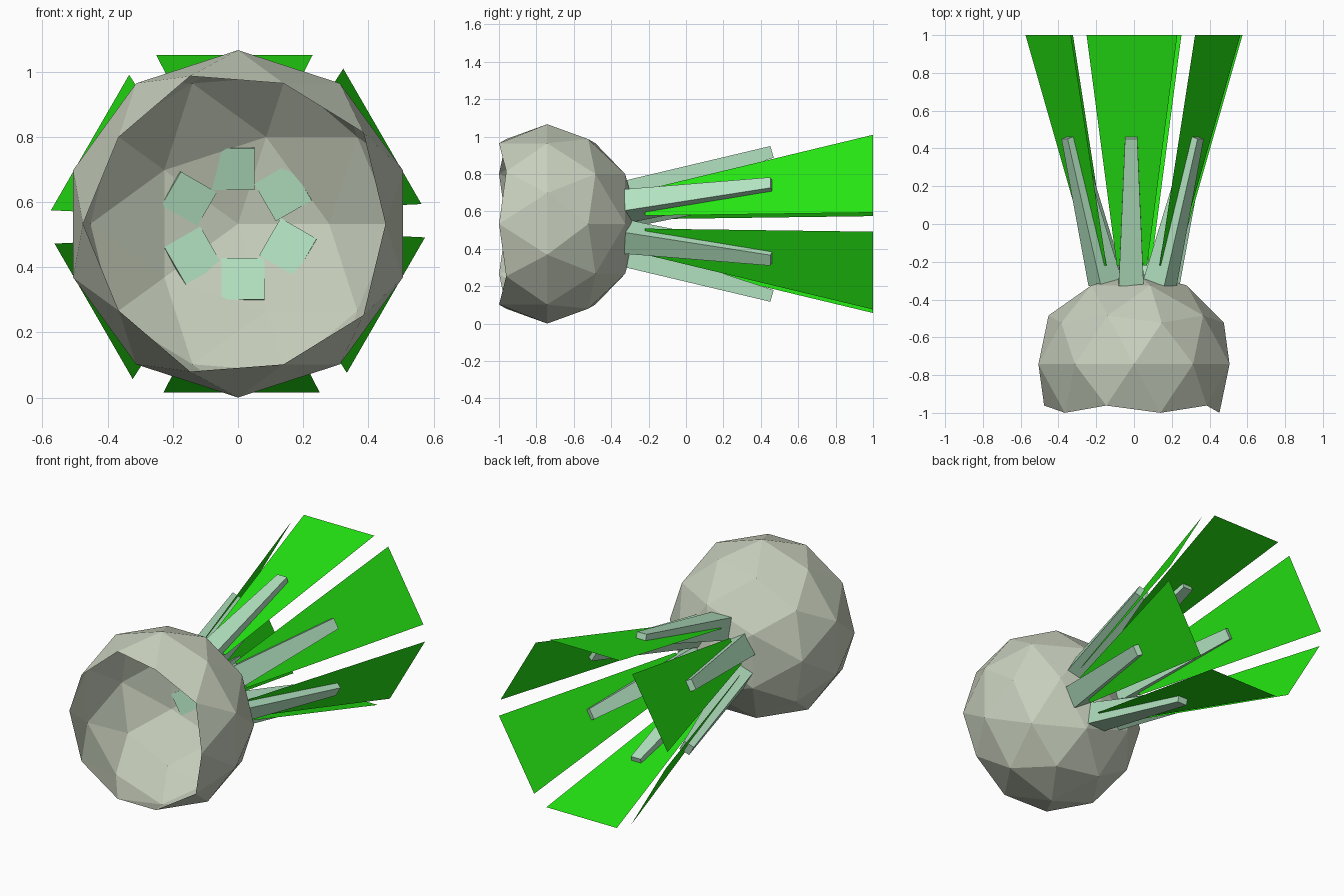
import bpy
import bmesh
from math import radians, atan2, hypot
from mathutils import Matrix, Vector

cube = bpy.data.objects.get("Cube")
if cube:
    bpy.data.objects.remove(cube, do_unlink=True)

CENTRE = Vector((0, 0, 0.533))   # flower axis runs along y at this height
COUNT = 6


def material(name, rgb):
    mat = bpy.data.materials.new(name)
    mat.use_nodes = True
    mat.diffuse_color = (*rgb, 1)
    bsdf = next(n for n in mat.node_tree.nodes if n.type == 'BSDF_PRINCIPLED')
    bsdf.inputs["Base Color"].default_value = (*rgb, 1)
    return mat


def finish(bm, name, mat):
    mesh = bpy.data.meshes.new(name)
    bm.to_mesh(mesh)
    bm.free()
    mesh.materials.append(mat)
    return mesh


def place(mesh, name, matrix):
    obj = bpy.data.objects.new(name, mesh)
    bpy.context.collection.objects.link(obj)
    obj.matrix_world = matrix
    return obj


def place_ring(mesh, name):
    # repeat a part around the y axis
    for i in range(COUNT):
        turn = Matrix.Rotation(radians(360 / COUNT * i), 4, 'Y')
        place(mesh, f"{name}_{i + 1}", Matrix.Translation(CENTRE) @ turn)


grey = material("pale_grey", (0.58, 0.63, 0.51))
mint = material("mint_green", (0.45, 0.76, 0.53))
green = material("bright_green", (0.018, 0.77, 0.006))

# Bowl: faceted sphere with its front cap cut away
bm = bmesh.new()
bmesh.ops.create_icosphere(bm, subdivisions=2, radius=1)
bmesh.ops.rotate(bm, verts=bm.verts, matrix=Matrix.Rotation(radians(-90), 3, 'X'))
cap = [v for v in bm.verts if v.co.y < -0.6]
bmesh.ops.delete(bm, geom=cap, context='VERTS')
bmesh.ops.scale(bm, verts=bm.verts, vec=(0.532, 0.49, 0.533))
place(finish(bm, "bowl", grey), "bowl",
      Matrix.Translation(CENTRE + Vector((0, -0.742, 0))))

# Stems: square bars tapering and leaning outwards towards the back
start, end = Vector((-0.015, -0.31, 0.168)), Vector((-0.015, 0.46, 0.385))
axis = end - start
bm = bmesh.new()
bmesh.ops.create_cube(bm, size=1)
for v in bm.verts:
    width = 0.065 if v.co.y > 0 else 0.132
    v.co = (v.co.x * width, v.co.y * axis.length, v.co.z * width)
lean = Matrix.Rotation(atan2(axis.z, axis.y), 4, 'X')
bm.transform(Matrix.Translation((start + end) / 2) @ lean)
place_ring(finish(bm, "stem", mint), "stem")

# Petals: flat flaring sheets behind the stems
bm = bmesh.new()
rim = [(-0.08, -0.22, 0.208), (0.08, -0.22, 0.208),
       (0.24, 1, 0.518), (-0.24, 1, 0.518)]
bm.faces.new([bm.verts.new((x - 0.011, y, z)) for x, y, z in rim])
place_ring(finish(bm, "petal", green), "petal")
